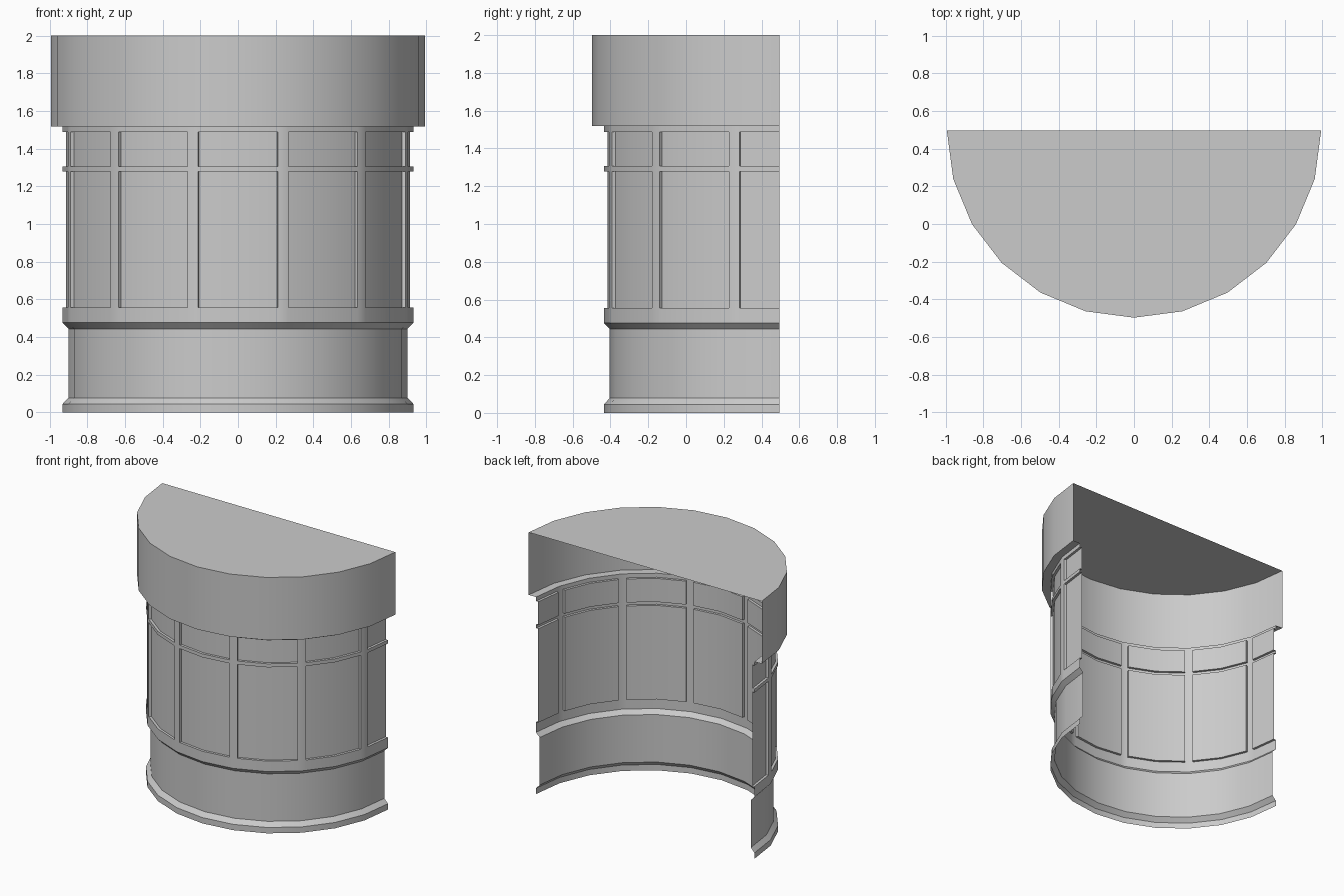
import bpy, bmesh, math

cube = bpy.data.objects.get("Cube")
if cube:
    bpy.data.objects.remove(cube, do_unlink=True)

CY = 0.496              # centre line of the half round
STEP = 15               # degrees per facet
CAP, BAND, BASE, PANE = 0.993, 0.931, 0.9, 0.912
CAP_Z, TOP_Z = 1.518, 2.0

grey = bpy.data.materials.new("plain_grey")
grey.use_nodes = True
grey.diffuse_color = (0.6, 0.6, 0.6, 1)
grey.node_tree.nodes["Principled BSDF"].inputs["Base Color"].default_value = (0.6, 0.6, 0.6, 1)


def on_facet(radius, deg, z):
    """Point on the faceted half round; deg is measured from the front."""
    mid = (math.floor(deg / STEP) + 0.5) * STEP
    r = radius * math.cos(math.radians(STEP / 2)) / math.cos(math.radians(deg - mid))
    a = math.radians(deg)
    return (r * math.sin(a), CY - r * math.cos(a), z)


def sweep(bm, profile, angles):
    """Sheet swept round the angles from a bottom-to-top (radius, z) profile."""
    rows = [[bm.verts.new(on_facet(r, a, z)) for a in angles] for r, z in profile]
    cells = {}
    for j in range(len(rows) - 1):
        for i in range(len(angles) - 1):
            lo, hi = rows[j], rows[j + 1]
            cells[i, j] = bm.faces.new((lo[i], lo[i + 1], hi[i + 1], hi[i]))
    return rows, cells


def finish(name, bm):
    mesh = bpy.data.meshes.new(name)
    bm.normal_update()
    bm.to_mesh(mesh)
    bm.free()
    mesh.materials.append(grey)
    ob = bpy.data.objects.new(name, mesh)
    bpy.context.collection.objects.link(ob)
    bpy.ops.object.select_all(action='DESELECT')
    bpy.context.view_layer.objects.active = ob
    ob.select_set(True)
    bpy.ops.object.shade_smooth_by_angle(angle=math.radians(30))


facets = list(range(-90, 91, STEP))

# Plinth: foot moulding, plain wall and sill slope
bm = bmesh.new()
sweep(bm, [(BAND, 0), (BAND, 0.045), (BASE, 0.078), (BASE, 0.444), (BAND, 0.476)], facets)
finish("plinth", bm)

# Window wall: flush frame grid with recessed panes
mullions = (-75, -45, -15, 15, 45, 75)
HALF = 1.8
angles = sorted(facets + [m + s * HALF for m in mullions for s in (-1, 1)])
levels = [0.476, 0.556, 1.279, 1.306, 1.487, CAP_Z]
bm = bmesh.new()
rows, cells = sweep(bm, [(BAND, z) for z in levels], angles)
panes = []
for (i, j), face in cells.items():
    middle = (angles[i] + angles[i + 1]) / 2
    if j in (1, 3) and min(abs(middle - m) for m in mullions) > HALF:
        panes.append(face)
new = bmesh.ops.extrude_face_region(bm, geom=panes)["geom"]
for v in new:
    if isinstance(v, bmesh.types.BMVert):
        v.co.x *= PANE / BAND
        v.co.y = CY + (v.co.y - CY) * PANE / BAND
old = [f for f in panes if f.is_valid]
bmesh.ops.delete(bm, geom=old, context='FACES_ONLY')
# keep the cut ends at the back open
ends = [f for f in bm.faces if all(abs(v.co.y - CY) < 1e-4 for v in f.verts)]
bmesh.ops.delete(bm, geom=ends, context='FACES_ONLY')
finish("window_wall", bm)

# Cap: overhang, drum side and flat top, open at the back
bm = bmesh.new()
rows, _ = sweep(bm, [(BAND, CAP_Z), (CAP, CAP_Z), (CAP, TOP_Z)], facets)
bm.faces.new(rows[-1])
finish("cap", bm)
